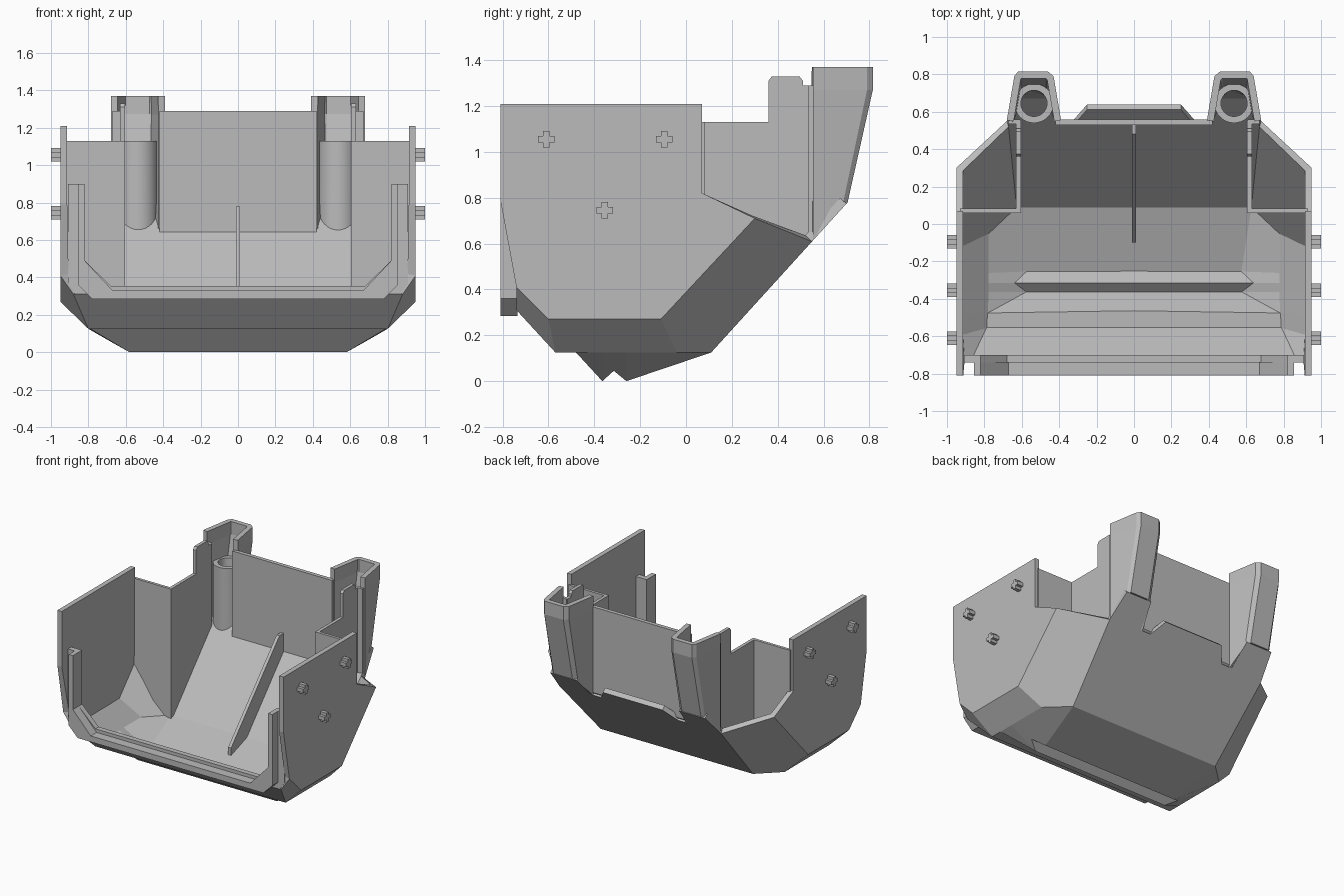
import bpy, bmesh, math
from mathutils import Vector

if "Cube" in bpy.data.objects:
    bpy.data.objects.remove(bpy.data.objects["Cube"])

grey = bpy.data.materials.new("plain grey")
grey.use_nodes = True
grey.diffuse_color = (0.5, 0.5, 0.5, 1)
grey.node_tree.nodes["Principled BSDF"].inputs["Base Color"].default_value = (0.5, 0.5, 0.5, 1)


def make(name, faces, outward_from=None, mirror=True, thickness=0):
    """Build an object from faces given as point lists, joined at shared points."""
    bm = bmesh.new()
    for pts in faces:
        bm.faces.new([bm.verts.new(p) for p in pts])
    bmesh.ops.remove_doubles(bm, verts=bm.verts, dist=0.0005)
    bm.normal_update()
    if outward_from is None:
        bmesh.ops.recalc_face_normals(bm, faces=bm.faces)
    else:
        for f in bm.faces:
            if f.normal.dot(f.calc_center_median() - Vector(outward_from)) < 0:
                f.normal_flip()
    mesh = bpy.data.meshes.new(name)
    bm.to_mesh(mesh)
    bm.free()
    mesh.materials.append(grey)
    obj = bpy.data.objects.new(name, mesh)
    bpy.context.collection.objects.link(obj)
    if mirror:
        obj.modifiers.new("mirror", "MIRROR").merge_threshold = 0.001
    if thickness:
        solid = obj.modifiers.new("thickness", "SOLIDIFY")
        solid.thickness = thickness
        solid.offset = -1
        solid.use_even_offset = True
    return obj


def strip(a, b, closed=False):
    """Quads between two rows of points."""
    n = len(a)
    return [[a[i], a[(i + 1) % n], b[(i + 1) % n], b[i]] for i in range(n if closed else n - 1)]


def plate(name, profile, axis, lo, hi, mirror=True):
    """Extrude a flat profile along x (profile in y, z) or y (profile in x, z)."""
    def place(d):
        return [(d, u, v) if axis == "x" else (u, d, v) for u, v in profile]
    a, b = place(lo), place(hi)
    return make(name, [a, b] + strip(a, b, True), mirror=mirror)


def slope(y):
    return 0.125 + 1.1 * (y - 0.11)


# Outer shell: cross-sections from front to back (floor edge, corner, side)
stations = [
    [(.87, -.74, .31), (.88, -.74, .31), (.95, -.74, .41)],
    [(.79, -.57, .125), (.80, -.57, .125), (.95, -.60, .27)],
    [(.79, -.48, .125), (.80, -.48, .125), (.95, -.48, .27)],
    [(.58, -.365, 0), (.80, -.365, .125), (.95, -.365, .27)],
    [(.66, -.315, .045), (.80, -.315, .125), (.95, -.315, .27)],
    [(.58, -.26, 0), (.80, -.26, .125), (.95, -.26, .27)],
    [(.64, .11, .125), (.80, -.04, .125), (.95, -.11, .27)],
]
rows = [[(0, s[0][1], s[0][2])] + s for s in stations]
faces = []
for a, b in zip(rows, rows[1:]):
    faces += strip(a, b)

# Sloping rear underside with tongues below the horns and the rear wall
edge = [(.68, .55), (.65, .70), (.43, .70), (.41, .56), (.32, .56), (.25, .64), (0, .64)]
last = rows[-1]
rear_edge = [(x, y, slope(y)) for x, y in edge]
faces.append([last[0], last[1]] + rear_edge)

# Rear corner bevel and upright side
side_back = (.95, .30, .71)
faces.append([last[1], last[2], last[3], side_back, rear_edge[0]])
side_top = [(.07, .82), (.07, 1.21), (-.81, 1.21), (-.81, .79)]
faces.append([r[3] for r in rows] + [side_back] + [(.95, y, z) for y, z in side_top])
make("outer_shell", faces, outward_from=(0, 0, .7), thickness=.037)

# Rear horns: tapering channels open to the front
outline = [(.68, .555), (.64, .79), (.62, .815), (.46, .815), (.43, .79), (.39, .555)]
top = [(x, y, 1.37) for x, y in outline]
bend = [(x, y, 1.27) for x, y in outline]
foot = []
for x, y in outline:
    fy = y - .11 if y > .7 else y
    foot.append((x, fy, slope(fy)))
make("rear_horn", strip(top, bend) + strip(bend, foot),
     outward_from=(.535, .6, 1), thickness=.037)

# Screw tubes standing in the horns
def ring(radius, bottom):
    pts = []
    for i in range(32):
        t = math.tau * i / 32
        x, y = .535 + radius * math.cos(t), .645 + radius * math.sin(t)
        if bottom:
            y = min(y, .69)
        pts.append((x, y, slope(y) + .03 if bottom else 1.13))
    return pts


outer_top, outer_foot = ring(.105, False), ring(.105, True)
inner_top, inner_foot = ring(.07, False), ring(.07, True)
tube = make("screw_tube", strip(outer_top, outer_foot, True) + strip(outer_top, inner_top, True)
            + strip(inner_top, inner_foot, True) + strip(inner_foot, outer_foot, True))
bpy.context.view_layer.objects.active = tube
tube.select_set(True)
bpy.ops.object.shade_smooth_by_angle(angle=math.radians(35))
tube.select_set(False)

# Rear wall, and short returns joining the inner walls to the horns
plate("rear_wall", [(.53, .61), (.56, .64), (.56, 1.29), (.53, 1.29)], "x", -.42, .42, mirror=False)
plate("horn_return", [(.535, .61), (.56, .64), (.56, 1.29), (.535, 1.29)], "x", .61, .67)

# Inner walls around the open rear corners
plate("inner_side_wall",
      [(.07, .14), (.07, 1.13), (.36, 1.13), (.36, 1.31), (.375, 1.33), (.495, 1.33),
       (.51, 1.31), (.51, 1.29), (.555, 1.29), (.555, .64), (.11, .15)], "x", .605, .63)
plate("inner_cross_wall", [(.605, .14), (.67, .14), (.93, .46), (.93, 1.13), (.605, 1.13)],
      "y", .06, .082)

# Central stiffening rib
plate("centre_rib", [(.535, .62), (.535, .78), (.48, .78), (-.10, .15), (-.10, .08), (.11, .14)],
      "x", -.012, .012, mirror=False)

# Front frame: rear flange and forward lip
plate("front_flange", [(0, .31), (.87, .31), (.91, .37), (.91, .90), (.82, .90), (.82, .49),
                       (.68, .355), (0, .355)], "y", -.74, -.70)
plate("front_lip", [(0, .285), (.78, .285), (.855, .36), (.855, .90), (.82, .90), (.82, .49),
                    (.67, .33), (0, .33)], "y", -.81, -.735)

# Cross-shaped pins on the sides
a, b = .036, .014
cross = [(-a, -b), (-b, -b), (-b, -a), (b, -a), (b, -b), (a, -b),
         (a, b), (b, b), (b, a), (-b, a), (-b, b), (-a, b)]
for cy, cz in [(-.61, 1.055), (-.095, 1.055), (-.355, .745)]:
    plate("side_pin", [(cy + u, cz + v) for u, v in cross], "x", .94, 1.0)
